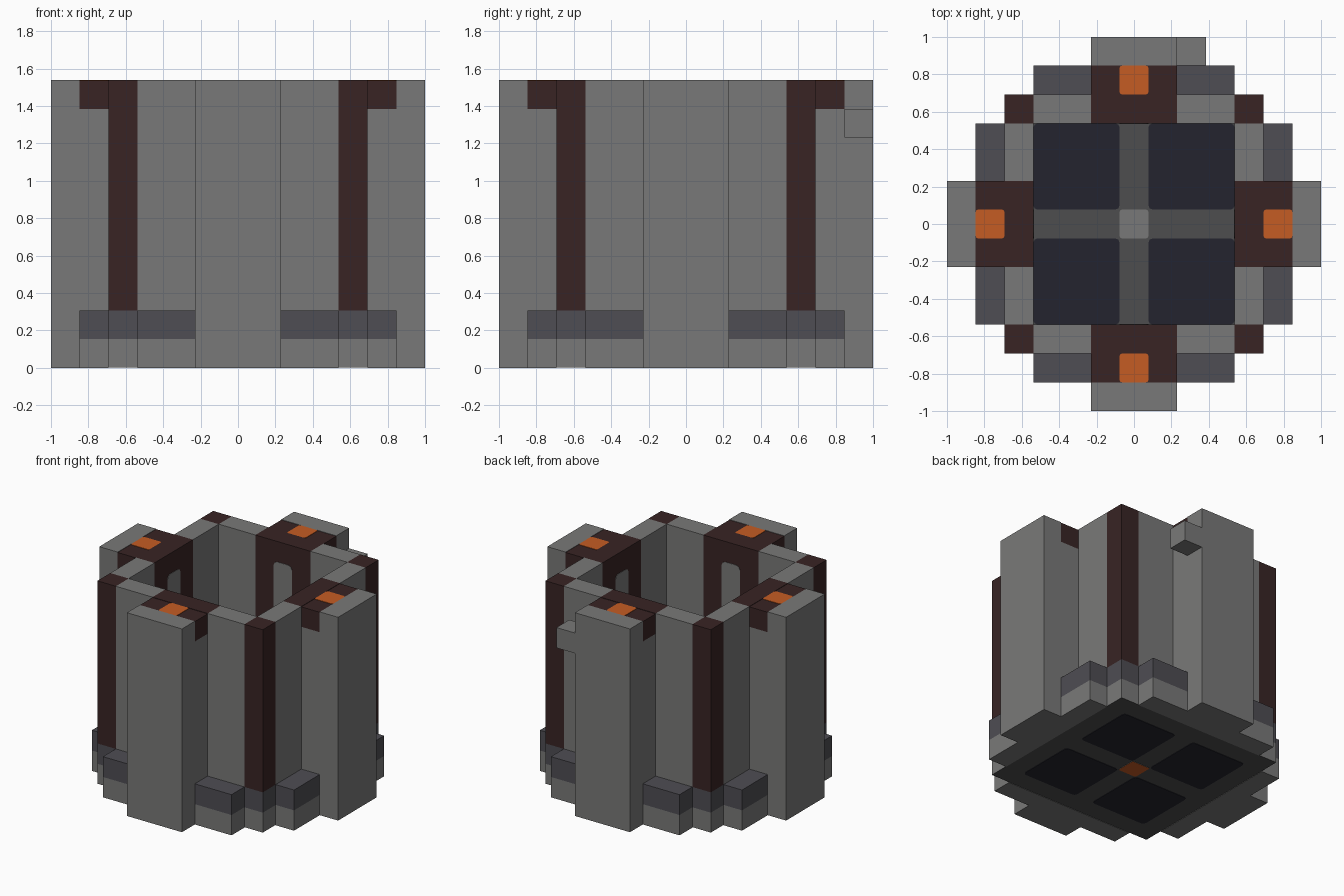
import bpy, bmesh, math
from mathutils import Matrix, Vector

U = 2 / 13  # one block of the design; all sizes below are in blocks

if "Cube" in bpy.data.objects:
    bpy.data.objects.remove(bpy.data.objects["Cube"], do_unlink=True)


def material(name, srgb):
    """Flat material from 0-255 display values."""
    lin = [((c / 255 + 0.055) / 1.055) ** 2.4 for c in srgb]
    m = bpy.data.materials.new(name)
    m.use_nodes = True
    m.diffuse_color = (*lin, 1)
    bsdf = next(n for n in m.node_tree.nodes if n.type == "BSDF_PRINCIPLED")
    bsdf.inputs["Base Color"].default_value = (*lin, 1)
    return m


STONE = material("stone grey", (121, 121, 120))
TRIM = material("slate trim", (78, 77, 83))
FRAME = material("dark grey frame", (77, 77, 78))
BROWN = material("dark brown", (56, 36, 36))
NAVY = material("dark navy", (36, 36, 46))
ORANGE = material("burnt orange", (197, 92, 36))


def finish(name, bm, mats, turn=0, rule=None):
    """Scale blocks to units, turn about z, and assign face materials by rule."""
    bmesh.ops.recalc_face_normals(bm, faces=bm.faces)
    if rule:
        for f in bm.faces:
            f.material_index = rule(f.normal)
    bm.transform(Matrix.Rotation(turn * math.pi / 2, 4, "Z") @ Matrix.Scale(U, 4))
    me = bpy.data.meshes.new(name)
    bm.to_mesh(me)
    bm.free()
    for m in mats:
        me.materials.append(m)
    ob = bpy.data.objects.new(name, me)
    bpy.context.collection.objects.link(ob)
    return ob


def box(name, x, y, z, mats, turn=0, rule=None, round_axis=None, radius=0.15):
    """Box from (min, max) pairs; edges along round_axis may be rounded."""
    lo, hi = Vector((x[0], y[0], z[0])), Vector((x[1], y[1], z[1]))
    bm = bmesh.new()
    mat = Matrix.Translation((lo + hi) / 2) @ Matrix.Diagonal((*(hi - lo), 1))
    bmesh.ops.create_cube(bm, size=1, matrix=mat)
    if round_axis is not None:
        edges = [e for e in bm.edges
                 if abs((e.verts[0].co - e.verts[1].co).normalized()[round_axis]) > 0.9]
        bmesh.ops.bevel(bm, geom=edges, offset=radius, segments=2,
                        profile=0.5, affect="EDGES")
    return finish(name, bm, mats, turn, rule)


def profile(name, points, half_width, mats, turn=0):
    """Outline in y,z extruded across x."""
    bm = bmesh.new()
    face = bm.faces.new([bm.verts.new((-half_width, y, z)) for y, z in points])
    side = bmesh.ops.extrude_face_region(bm, geom=[face])["geom"]
    bmesh.ops.translate(bm, vec=(2 * half_width, 0, 0),
                        verts=[v for v in side if isinstance(v, bmesh.types.BMVert)])
    return finish(name, bm, mats, turn)


EPS = 0.02  # thin relief of the inlaid panels

# Base slab: stone sides, dark frame above and below
box("base_slab", (-4.5, 4.5), (-4.5, 4.5), (EPS, 1), [FRAME, STONE],
    rule=lambda n: 0 if abs(n.z) > 0.5 else 1)

# Floor hub: stone on top, orange underneath
box("floor_hub", (-0.5, 0.5), (-0.5, 0.5), (0, 1 + EPS), [STONE, ORANGE],
    rule=lambda n: 1 if n.z < -0.5 else 0, round_axis=2, radius=0.08)

SIDES = ["back", "left", "front", "right"]
PILLAR = [(4.5, 0), (6.5, 0), (6.5, 10), (5.5, 10), (5.5, 9), (4.5, 9)]

for t, side in enumerate(SIDES):
    turn = -t
    # Inlaid floor panel
    box(f"floor_panel_{t + 1}", (0.5, 3.5), (0.5, 3.5), (0, 1 + EPS), [NAVY], turn,
        round_axis=2)
    # Buttress with brown lining, cap and orange inlay
    profile(f"{side}_buttress", PILLAR, 1.5, [STONE], turn)
    box(f"{side}_lining", (-1.5, 1.5), (3.5, 4.5), (1, 10), [BROWN], turn)
    box(f"{side}_cap", (-1.5, 1.5), (4.5, 5.5), (9, 10 - EPS), [BROWN], turn)
    box(f"{side}_cap_inlay", (-0.5, 0.5), (4.5, 5.5), (9.5, 10), [ORANGE], turn,
        round_axis=2, radius=0.08)
    box(f"{side}_lining_slot", (-0.5, 0.5), (3.5 - EPS, 3.5 + EPS), (1, 9), [STONE],
        turn, round_axis=1, radius=0.2)
    # Walls and stepped plinths on both sides of the buttress
    for s, hand in ((1, "a"), (-1, "b")):
        span = sorted((1.5 * s, 3.5 * s))
        box(f"{side}_wall_{hand}", span, (3.5, 4.5), (1, 10), [STONE], turn)
        box(f"{side}_plinth_{hand}", span, (4.5, 5.5), (0, 1), [STONE], turn)
        box(f"{side}_plinth_trim_{hand}", span, (4.5, 5.5), (1, 2), [TRIM], turn)
    # Corner post on its trim block
    box(f"corner_trim_{t + 1}", (3.5, 4.5), (3.5, 4.5), (1, 2), [TRIM], turn)
    box(f"corner_post_{t + 1}", (3.5, 4.5), (3.5, 4.5), (2, 10), [BROWN], turn)

# Single stub on the back buttress
box("back_stub", (1.5, 2.5), (5.5, 6.5), (8, 9), [STONE])
